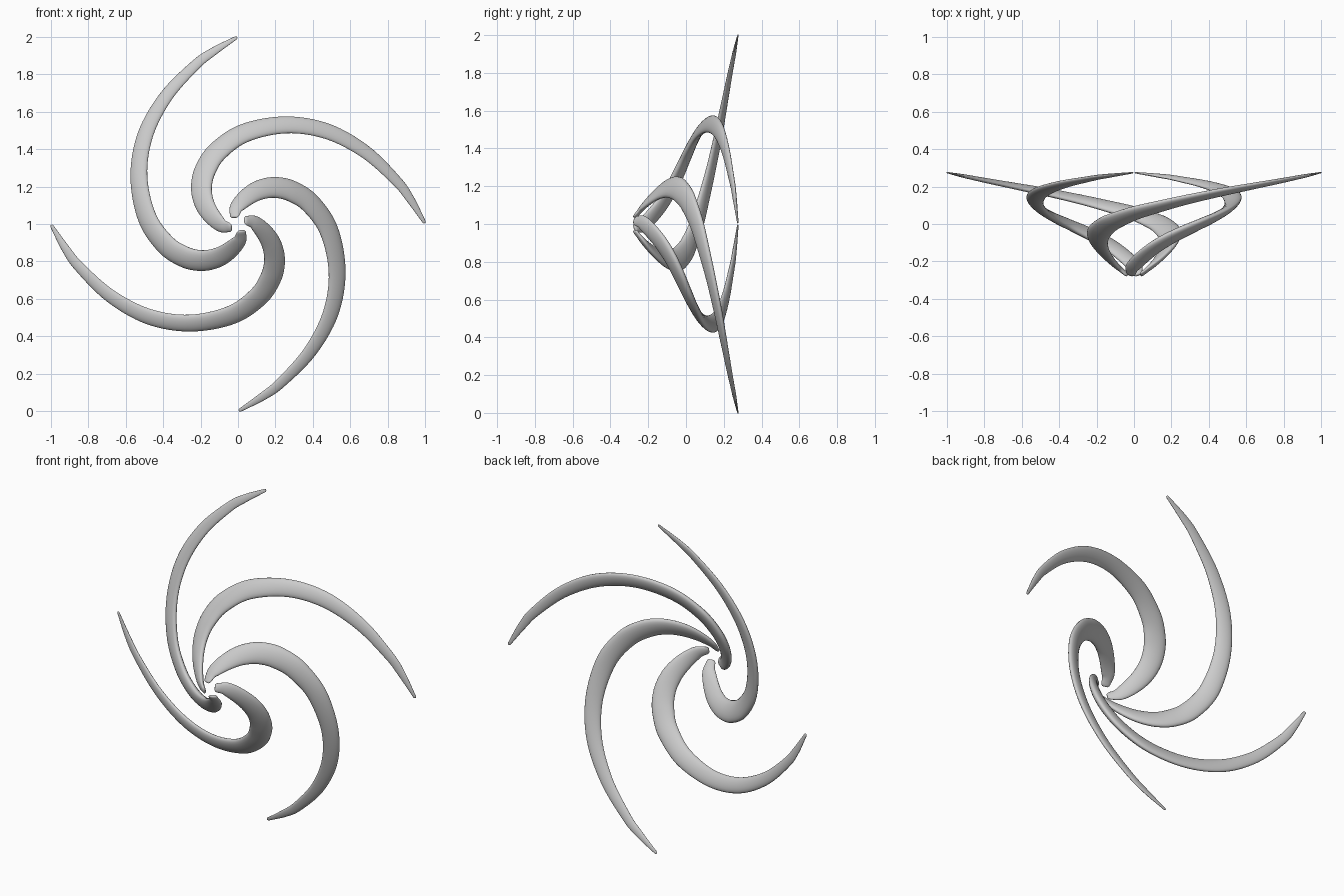
import bpy, bmesh, math
from mathutils import Vector, Matrix

cube = bpy.data.objects.get("Cube")
if cube:
    bpy.data.objects.remove(cube, do_unlink=True)

SIDES, STEPS = 20, 8
HUB = Vector((0, 0, 1))

grey = bpy.data.materials.new("light_grey")
grey.use_nodes = True
colour = (0.6, 0.6, 0.6, 1)
grey.diffuse_color = colour
grey.node_tree.nodes["Principled BSDF"].inputs["Base Color"].default_value = colour

# Spiral seen from the front: x, height above hub, visible width
PATH = [(-.046, -.018, .05), (-.09, -.005, .075), (-.144, .05, .096),
        (-.182, .118, .108), (-.195, .2, .113), (-.174, .29, .113),
        (-.107, .39, .108), (.037, .487, .1), (.257, .53, .09),
        (.478, .495, .083), (.682, .385, .07), (.848, .23, .055),
        (.92, .135, .044), (.996, .01, .018)]


def smooth_path(points):
    """Catmull-Rom interpolation through the points."""
    p = [Vector(q) for q in points]
    p = [2 * p[0] - p[1]] + p + [2 * p[-1] - p[-2]]
    out = []
    for a, b, c, d in zip(p, p[1:], p[2:], p[3:]):
        for i in range(STEPS):
            t = i / STEPS
            out.append((2 * b + (c - a) * t + (2 * a - 5 * b + 4 * c - d) * t ** 2
                        + (3 * b - a - 3 * c + d) * t ** 3) / 2)
    return out + [p[-2]]


def bowl_depth(r):
    return -.31 + .956 * r - .371 * r * r


def bowl_normal(p):
    r = math.hypot(p.x, p.z)
    slope = .956 - .742 * r
    return Vector((-slope * p.x / r, 1, -slope * p.z / r)).normalized()


# One tapered blade: flattened oval sections lying on the bowl surface
samples = smooth_path(PATH)
centres = [Vector((s.x, bowl_depth(math.hypot(s.x, s.y)), s.y)) for s in samples]
bm = bmesh.new()
rings = []
last = len(centres) - 1


def add_ring(centre, tangent, width, scale):
    normal = bowl_normal(centre)
    side = tangent.cross(normal).normalized()
    normal = side.cross(tangent)
    half = scale * width / 2 / math.hypot(side.x, side.z)
    ring = []
    for k in range(SIDES):
        a = math.tau * k / SIDES
        ring.append(bm.verts.new(centre + side * half * math.cos(a)
                                 + normal * half * .4 * math.sin(a)))
    rings.append(ring)


for i, (c, s) in enumerate(zip(centres, samples)):
    tangent = (centres[min(i + 1, last)] - centres[max(i - 1, 0)]).normalized()
    if i == 0:  # rounded inner end
        add_ring(c - tangent * .014, tangent, s.z, .6)
        add_ring(c - tangent * .008, tangent, s.z, .85)
    add_ring(c, tangent, s.z, 1)
    if i == last:  # rounded tip
        add_ring(c + tangent * .006, tangent, s.z, .6)

for r0, r1 in zip(rings, rings[1:]):
    for k in range(SIDES):
        j = (k + 1) % SIDES
        bm.faces.new((r0[k], r0[j], r1[j], r1[k]))
bm.faces.new(rings[0])
bm.faces.new(rings[-1])
bmesh.ops.recalc_face_normals(bm, faces=bm.faces)
for f in bm.faces:
    f.smooth = True
mesh = bpy.data.meshes.new("spiral_blade")
bm.to_mesh(mesh)
bm.free()
mesh.materials.append(grey)

# Four blades around the hub axis
for n, name in enumerate(("left", "lower", "right", "upper")):
    blade = bpy.data.objects.new(name + "_blade", mesh)
    blade.matrix_world = Matrix.Translation(HUB) @ Matrix.Rotation(n * math.pi / 2, 4, 'Y')
    bpy.context.collection.objects.link(blade)
